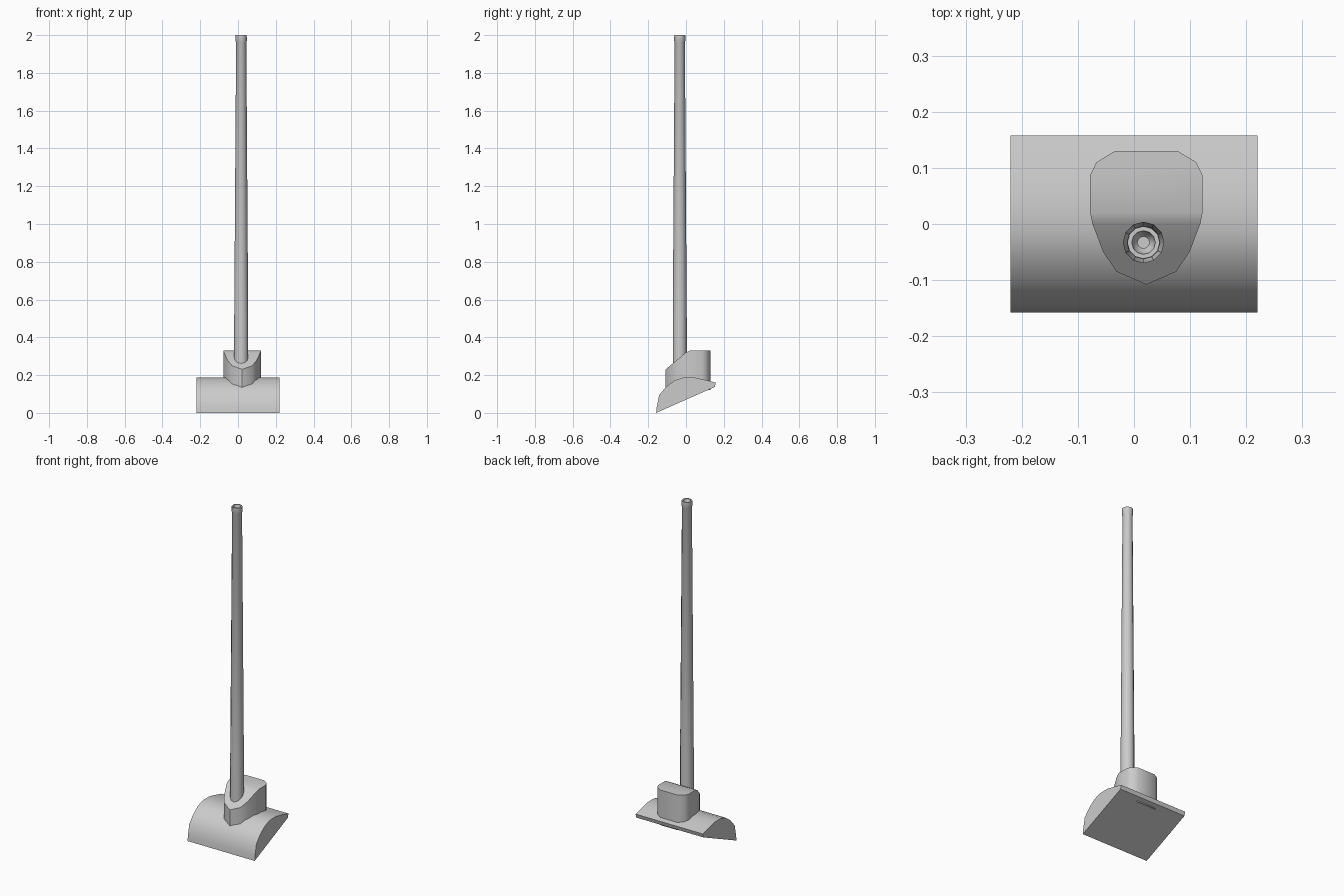
import bpy, bmesh, math
from mathutils import Vector

if "Cube" in bpy.data.objects:
    bpy.data.objects.remove(bpy.data.objects["Cube"])


def finish(name, bm, angle):
    bmesh.ops.recalc_face_normals(bm, faces=bm.faces[:])
    mesh = bpy.data.meshes.new(name)
    bm.to_mesh(mesh)
    bm.free()
    ob = bpy.data.objects.new(name, mesh)
    bpy.context.collection.objects.link(ob)
    bpy.ops.object.select_all(action='DESELECT')
    ob.select_set(True)
    bpy.context.view_layer.objects.active = ob
    bpy.ops.object.shade_smooth_by_angle(angle=math.radians(angle))
    return ob


def prism(name, lower, upper, angle):
    """Solid joining two matching outlines."""
    bm = bmesh.new()
    a = [bm.verts.new(p) for p in lower]
    b = [bm.verts.new(p) for p in upper]
    n = len(a)
    bm.faces.new(a)
    bm.faces.new(b)
    for i in range(n):
        j = (i + 1) % n
        bm.faces.new((a[i], a[j], b[j], b[i]))
    return bm if name is None else finish(name, bm, angle)


# Head: domed wedge profile (y, z) extruded along x
head = [(-0.158, 0.0), (-0.155, 0.03), (-0.142, 0.095), (-0.103, 0.14),
        (-0.06, 0.172), (-0.015, 0.187), (0.045, 0.187), (0.10, 0.175),
        (0.158, 0.16), (0.152, 0.137)]
prism("head", [(-0.22, y, z) for y, z in head],
      [(0.22, y, z) for y, z in head], 50)

# Neck: mirrored shield outline, flat at the back and sloping to the front
half = [(0.056, 0.13), (0.089, 0.11), (0.1, 0.087), (0.1, 0.02),
        (0.096, 0.0), (0.077, -0.05), (0.053, -0.085)]
cx = 0.022
outline = [(cx + x, y) for x, y in half] + [(cx, -0.108)]
outline += [(cx - x, y) for x, y in reversed(half)]
bm = prism(None, [(x, y, 0.122) for x, y in outline],
           [(x, y, 0.33) for x, y in outline], 40)
# cut the top at the crease, then drop the front part onto the slope
for crease in (0.02, 0.0):
    top = [f for f in bm.faces if all(v.co.z > 0.3 for v in f.verts)
           and min(v.co.y for v in f.verts) < crease - 0.01]
    for f in top:
        vs = [v for v in f.verts if abs(v.co.y - crease) < 1e-4]
        if len(vs) == 2:
            bmesh.ops.connect_verts(bm, verts=vs)
for v in bm.verts:
    if v.co.z > 0.3 and v.co.y < 0.01:
        v.co.z = 0.32 + 0.83 * v.co.y
finish("neck", bm, 40)

# Handle: tapered tube with a hollow, slightly flared tip
profile = [(0.037, 0.20), (0.037, 0.50), (0.027, 1.963), (0.030, 1.97),
           (0.029, 2.0), (0.021, 2.0), (0.019, 1.985), (0.011, 1.975)]
sides = 12
bm = bmesh.new()
rings = [[bm.verts.new((0.017 + r * math.cos(math.tau * k / sides),
                        -0.033 + r * math.sin(math.tau * k / sides), z))
          for k in range(sides)] for r, z in profile]
for a, b in zip(rings, rings[1:]):
    for k in range(sides):
        j = (k + 1) % sides
        bm.faces.new((a[k], a[j], b[j], b[k]))
bm.faces.new(rings[0])
bm.faces.new(rings[-1])
finish("handle", bm, 40)
